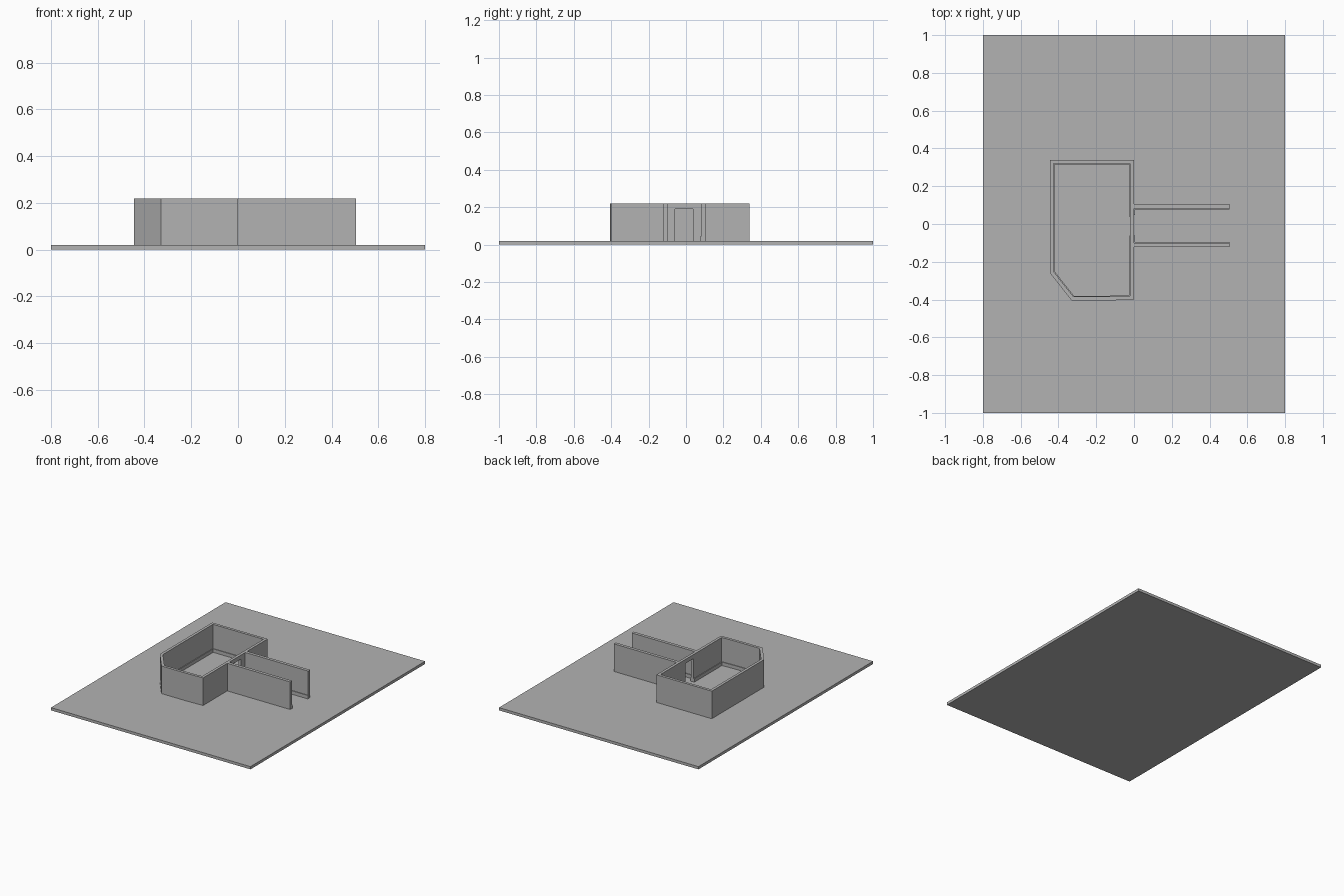
import bpy
import bmesh
from mathutils import Vector

cube = bpy.data.objects.get("Cube")
if cube:
    bpy.data.objects.remove(cube, do_unlink=True)

grey = bpy.data.materials.new("plain grey")
grey.use_nodes = True
colour = (0.45, 0.45, 0.45, 1)
grey.diffuse_color = colour
grey.node_tree.nodes["Principled BSDF"].inputs["Base Color"].default_value = colour

FLOOR, TOP, DOOR_TOP = 0.02, 0.22, 0.19
WALL, SKIRT, SKIRT_TOP = 0.02, 0.005, 0.045
DOOR_FRONT, DOOR_BACK = -0.06, 0.037


def offset(path, distance):
    """Shift an open path to its left, with mitred corners."""
    pts = [Vector(p) for p in path]
    dirs = [(b - a).normalized() for a, b in zip(pts, pts[1:])]
    normals = [Vector((-d.y, d.x)) for d in dirs]
    result = []
    for i, p in enumerate(pts):
        n = normals[max(i - 1, 0)]
        m = normals[min(i, len(normals) - 1)]
        result.append(tuple(p + (n + m) * distance / (1 + n.dot(m))))
    return result


def strip(name, path, thickness, bottom, top):
    """Upright wall that follows a path and grows to its left."""
    bm = bmesh.new()
    rows = []
    for a, b in zip(path, offset(path, thickness)):
        rows.append([bm.verts.new((p[0], p[1], z))
                     for p, z in ((a, bottom), (b, bottom), (b, top), (a, top))])
    for r, s in zip(rows, rows[1:]):
        for i in range(4):
            j = (i + 1) % 4
            bm.faces.new((r[i], r[j], s[j], s[i]))
    bm.faces.new(rows[0])
    bm.faces.new(rows[-1])
    bmesh.ops.recalc_face_normals(bm, faces=bm.faces)
    mesh = bpy.data.meshes.new(name)
    bm.to_mesh(mesh)
    bm.free()
    mesh.materials.append(grey)
    obj = bpy.data.objects.new(name, mesh)
    bpy.context.collection.objects.link(obj)
    return obj


# Ground slab
strip("ground_slab", [(-0.8, 0), (0.8, 0)], 1, 0, FLOOR)
bm = bmesh.new()
bmesh.ops.create_cube(bm, size=1)
bmesh.ops.scale(bm, vec=(1.6, 2, FLOOR), verts=bm.verts)
bmesh.ops.translate(bm, vec=(0, 0, FLOOR / 2), verts=bm.verts)
slab = bpy.data.objects["ground_slab"].data
bm.to_mesh(slab)
bm.free()

# Room wall, running from one side of the doorway round to the other
room = [(0, DOOR_BACK), (0, 0.34), (-0.445, 0.34), (-0.445, -0.26),
        (-0.33, -0.405), (-0.13, -0.405), (0, -0.4), (0, DOOR_FRONT)]
strip("room_wall", room, WALL, FLOOR, TOP)
strip("room_skirting", offset(room, WALL), SKIRT, FLOOR, SKIRT_TOP)
strip("door_lintel", [(0, DOOR_FRONT), (0, DOOR_BACK)], WALL, DOOR_TOP, TOP)

# Corridor walls, with skirting that turns in to the doorway
END = 0.505
back = [(END, 0.083), (0, 0.083), (0, DOOR_BACK + 0.01)]
front = [(0, DOOR_FRONT), (0, -0.1), (END, -0.1)]
for side, path, face in (("back", back, -1), ("front", front, -1)):
    y = 0.083 if side == "back" else -0.1
    run = [(0, y), (END, y)]
    strip(side + "_corridor_wall", run, 0.023 if side == "back" else -0.023, FLOOR, TOP)
    strip(side + "_corridor_skirting", path, SKIRT, FLOOR, SKIRT_TOP)
